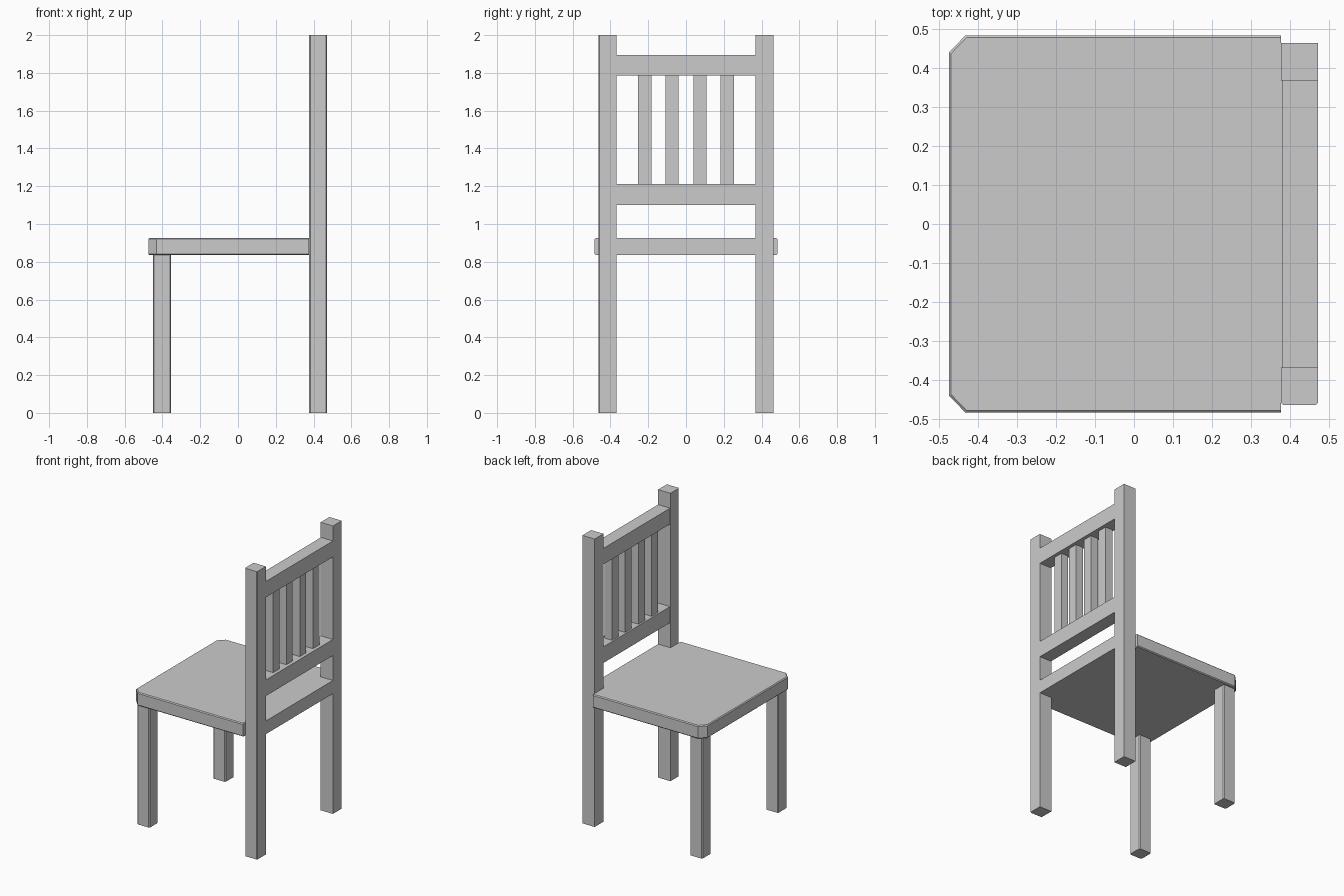
import bpy, bmesh

if "Cube" in bpy.data.objects:
    bpy.data.objects.remove(bpy.data.objects["Cube"])


def prism(name, outline, z0, z1, bevel=0.0):
    """Extrude an xy outline from z0 to z1, optionally bevelling its edges."""
    bm = bmesh.new()
    face = bm.faces.new([bm.verts.new((x, y, z0)) for x, y in outline])
    top = bmesh.ops.extrude_face_region(bm, geom=[face])["geom"]
    bmesh.ops.translate(bm, vec=(0, 0, z1 - z0),
                        verts=[v for v in top if isinstance(v, bmesh.types.BMVert)])
    bmesh.ops.recalc_face_normals(bm, faces=bm.faces)
    mesh = bpy.data.meshes.new(name)
    bm.to_mesh(mesh)
    bm.free()
    obj = bpy.data.objects.new(name, mesh)
    bpy.context.collection.objects.link(obj)
    if bevel:
        mod = obj.modifiers.new("edge_bevel", 'BEVEL')
        mod.width = bevel
        mod.segments = 1
    return obj


def bar(name, x0, x1, y0, y1, z0, z1, c=0.0):
    """Upright bar whose vertical edges are chamfered by c."""
    if c:
        pts = [(x0 + c, y0), (x1 - c, y0), (x1, y0 + c), (x1, y1 - c),
               (x1 - c, y1), (x0 + c, y1), (x0, y1 - c), (x0, y0 + c)]
    else:
        pts = [(x0, y0), (x1, y0), (x1, y1), (x0, y1)]
    return prism(name, pts, z0, z1)


BACK0, BACK1 = 0.377, 0.472      # depth range of the back frame
SEAT0, SEAT1 = 0.835, 0.927      # height range of the seat
IN, OUT = 0.368, 0.464           # leg sides

# Seat: clipped front corners, tongue between the back posts
half = [(-0.475, 0.44), (-0.432, 0.484), (BACK0, 0.484), (BACK0, IN), (BACK1, IN)]
prism("seat", [(x, -y) for x, y in half] + half[::-1], SEAT0, SEAT1)
seat = bpy.data.objects["seat"]
bm = bmesh.new()
bm.from_mesh(seat.data)
rim = [e for e in bm.edges
       if abs(e.verts[0].co.z - e.verts[1].co.z) < 1e-5
       and all(v.co.x < BACK0 + 0.001 and abs(v.co.y) > 0.4 for v in e.verts)]
bmesh.ops.bevel(bm, geom=rim, offset=0.006, segments=1, affect='EDGES')
bm.to_mesh(seat.data)
bm.free()

# Legs and tall back posts on both sides
for side, s in (("left", 1), ("right", -1)):
    y0, y1 = sorted((s * IN, s * OUT))
    bar("front_leg_" + side, -0.45, -0.355, y0, y1, 0, SEAT0, 0.006)
    # the outer edges of the right post are eased
    post = bar("back_post_" + side, BACK0, BACK1, y0, y1, 0, 2)
    if s < 0:
        bm = bmesh.new()
        bm.from_mesh(post.data)
        outer = [e for e in bm.edges
                 if abs(e.verts[0].co.z - e.verts[1].co.z) > 1
                 and e.verts[0].co.y < -0.42]
        bmesh.ops.bevel(bm, geom=outer, offset=0.006, segments=1, affect='EDGES')
        bm.to_mesh(post.data)
        bm.free()

# Horizontal back rails
for name, z0, z1 in (("lower_rail", 1.10, 1.212), ("upper_rail", 1.785, 1.896)):
    bar(name, BACK0 + 0.003, BACK1, -IN, IN, z0, z1)

# Four slats between the rails
for i, y in enumerate((-0.218, -0.074, 0.074, 0.218)):
    bar(f"back_slat_{i + 1}", 0.392, 0.448, y - 0.035, y + 0.035, 1.212, 1.785)
